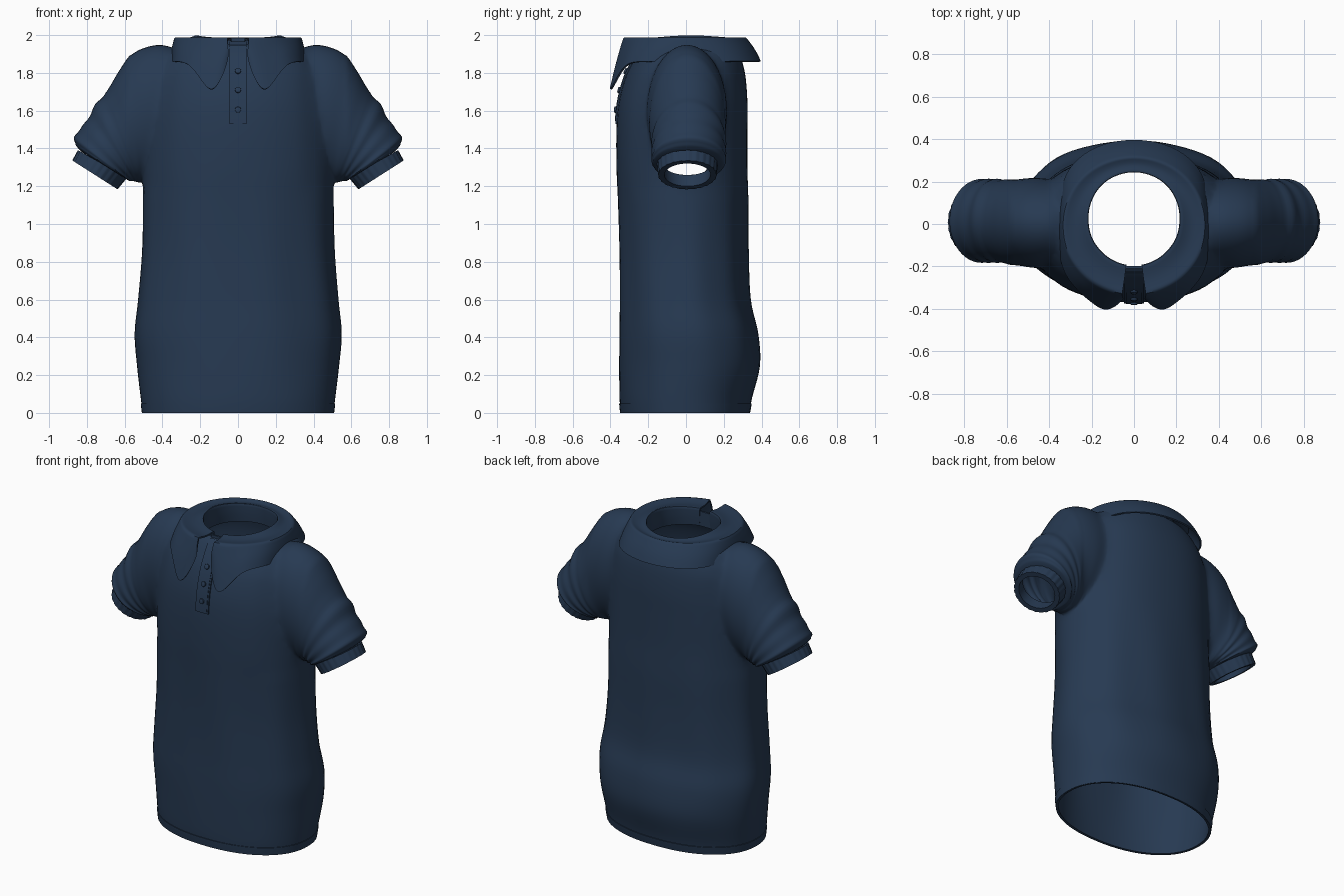
import bpy, bmesh, math
from mathutils import Vector

cube = bpy.data.objects.get("Cube")
if cube:
    bpy.data.objects.remove(cube, do_unlink=True)

NAVY = (0.020, 0.042, 0.085, 1)
mat = bpy.data.materials.new("navy_cloth")
mat.use_nodes = True
mat.diffuse_color = NAVY
bsdf = mat.node_tree.nodes["Principled BSDF"]
bsdf.inputs["Base Color"].default_value = NAVY
bsdf.inputs["Roughness"].default_value = 0.8


def spline(table, steps):
    """Catmull-Rom samples through the rows of a table."""
    out = []
    n = len(table)
    for i in range(n - 1):
        a, b, c, d = (table[min(max(i + k, 0), n - 1)] for k in (-1, 0, 1, 2))
        for s in range(steps):
            t = s / steps
            out.append([0.5 * (2 * q + (r - p) * t + (2 * p - 5 * q + 4 * r - w) * t * t
                               + (3 * q - p - 3 * r + w) * t ** 3)
                        for p, q, r, w in zip(a, b, c, d)])
    return out + [list(table[-1])]


def loft(name, rows, ring=True, caps=False, wrap=False):
    """Skin rows of points into an object."""
    bm = bmesh.new()
    vs = [[bm.verts.new(p) for p in row] for row in rows]
    n = len(rows[0])
    pairs = list(zip(vs, vs[1:])) + ([(vs[-1], vs[0])] if wrap else [])
    for a, b in pairs:
        for j in range(n if ring else n - 1):
            k = (j + 1) % n
            bm.faces.new((a[j], a[k], b[k], b[j]))
    if caps:
        bm.faces.new(vs[0])
        bm.faces.new(vs[-1])
    bmesh.ops.recalc_face_normals(bm, faces=bm.faces)
    me = bpy.data.meshes.new(name)
    bm.to_mesh(me)
    bm.free()
    ob = bpy.data.objects.new(name, me)
    bpy.context.collection.objects.link(ob)
    me.materials.append(mat)
    return ob


def activate(ob):
    for o in bpy.context.selected_objects:
        o.select_set(False)
    ob.select_set(True)
    bpy.context.view_layer.objects.active = ob


def apply_mod(ob, kind, **props):
    activate(ob)
    m = ob.modifiers.new(kind.lower(), kind)
    for key, val in props.items():
        setattr(m, key, val)
    bpy.ops.object.modifier_apply(modifier=m.name)


def smooth(ob, angle=45):
    activate(ob)
    bpy.ops.object.shade_smooth_by_angle(angle=math.radians(angle))


def spow(v, e):
    return math.copysign(abs(v) ** e, v)


# Torso profile: height, half width, front depth, back depth
TORSO = spline([
    (0, .505, -.345, .335), (.08, .515, -.352, .35), (.25, .535, -.355, .39),
    (.42, .548, -.355, .38), (.6, .53, -.352, .34), (.85, .51, -.353, .33),
    (1.1, .505, -.36, .33), (1.3, .505, -.368, .325), (1.5, .5, -.368, .325),
    (1.65, .485, -.355, .325), (1.78, .46, -.32, .315), (1.87, .41, -.275, .295),
    (1.93, .34, -.235, .275), (1.95, .26, -.205, .26)], 5)
SIDES = 72


def torso_ring(row, grow=0.0):
    z, rx, yf, yb = row
    fold = 0.004 * max(0, math.sin(math.pi * (z - 0.1) / 1.2)) if 0.1 < z < 1.3 else 0
    mid, ry = (yf + yb) / 2, (yb - yf) / 2
    pts = []
    for i in range(SIDES):
        a = math.tau * i / SIDES
        g = grow + fold * math.sin(9 * a + z)
        pts.append((spow(math.cos(a), 0.91) * (rx + g),
                    mid + spow(math.sin(a), 0.91) * (ry + g), z))
    return pts


def front_y(z):
    for a, b in zip(TORSO, TORSO[1:]):
        if a[0] <= z <= b[0]:
            return a[2] + (b[2] - a[2]) * (z - a[0]) / (b[0] - a[0])
    return TORSO[-1][2]


def tilted_ring(s, row, n, rib=0.0, scale=1.0):
    """Ring across a sleeve: outer x, z, inner x, z, front y, back y."""
    ox, oz, ix, iz, yf, yb = row
    pts = []
    for i in range(n):
        a = math.tau * i / n
        k = (scale + (rib if i % 4 < 2 else 0)) / 2
        c = math.cos(a) * k
        pts.append((s * ((ox + ix) / 2 + (ox - ix) * c),
                    (yf + yb) / 2 + (yb - yf) * math.sin(a) * k,
                    (oz + iz) / 2 + (oz - iz) * c))
    return pts


SLEEVE = spline([
    (.28, 1.90, .30, 1.40, -.18, .19), (.38, 1.95, .38, 1.30, -.20, .21),
    (.47, 1.945, .455, 1.245, -.21, .22), (.56, 1.905, .50, 1.22, -.20, .215),
    (.63, 1.81, .51, 1.215, -.195, .21), (.69, 1.71, .52, 1.215, -.185, .21),
    (.755, 1.63, .535, 1.22, -.18, .21), (.805, 1.54, .55, 1.225, -.18, .21),
    (.862, 1.47, .565, 1.225, -.18, .21), (.86, 1.42, .58, 1.23, -.175, .2),
    (.825, 1.38, .61, 1.25, -.14, .155)], 5)

# Torso and sleeves merged into one garment body
body = loft("shirt_body", [torso_ring(r) for r in TORSO], caps=True)
for s in (-1, 1):
    rows = []
    for i, r in enumerate(SLEEVE):
        t = i / 5
        k = 1 + (0.018 * math.sin(5.5 * t) if 5 < t < 9 else 0)
        rows.append(tilted_ring(s, r, 48, scale=k))
    sleeve = loft("sleeve", rows, caps=True)
    apply_mod(body, "BOOLEAN", object=sleeve, operation="UNION", solver="EXACT")
    bpy.data.objects.remove(sleeve, do_unlink=True)

# Open the neck, hem and sleeve ends, then soften the armhole joints
bm = bmesh.new()
bm.from_mesh(body.data)
bmesh.ops.delete(bm, geom=[f for f in bm.faces if len(f.verts) > 30], context="FACES")
bmesh.ops.remove_doubles(bm, verts=bm.verts, dist=0.004)
bmesh.ops.triangulate(bm, faces=[f for f in bm.faces if len(f.verts) > 4])
joint = [v for v in bm.verts if 0.34 < abs(v.co.x) < 0.57 and v.co.z > 1.16]
for _ in range(6):
    bmesh.ops.smooth_vert(bm, verts=joint, factor=0.5,
                          use_axis_x=True, use_axis_y=True, use_axis_z=True)
bm.to_mesh(body.data)
bm.free()
apply_mod(body, "SOLIDIFY", thickness=0.012, offset=-1)
smooth(body, 60)

# Hem band
hem = loft("hem_band", [torso_ring(r, 0.004) for r in
                        ((0, .505, -.345, .335), (.025, .508, -.348, .34), (.05, .511, -.35, .344))])
apply_mod(hem, "SOLIDIFY", thickness=0.012, offset=-1)
smooth(hem)

# Ribbed cuffs
for s, side in ((-1, "right"), (1, "left")):
    top = (.845, 1.39, .59, 1.245, -.15, .165)
    end = (.875, 1.335, .64, 1.185, -.145, .16)
    cuff = loft(side + "_cuff", [
        tilted_ring(s, top, 96, scale=0.8), tilted_ring(s, top, 96, scale=0.96),
        tilted_ring(s, top, 96, 0.02), tilted_ring(s, end, 96, 0.02),
        tilted_ring(s, end, 96, scale=0.96), tilted_ring(s, end, 96, scale=0.8)], wrap=True)
    smooth(cuff)

# Collar: stand, roll and pointed leaves in one swept sheet
EDGE = [(.05, -.345, 1.88), (.085, -.385, 1.77), (.14, -.408, 1.685), (.20, -.365, 1.77),
        (.26, -.315, 1.855), (.33, -.23, 1.86), (.352, -.12, 1.86), (.355, .05, 1.86),
        (.335, .24, 1.86), (.2, .365, 1.86)]
edge = [Vector(p) for p in EDGE] + [Vector((0, .405, 1.86))]
edge += [Vector((-x, y, z)) for x, y, z in reversed(EDGE)]
rows = [[] for _ in range(7)]
for p in edge:
    a = math.atan2(p.y / 0.4, p.x / 0.355)
    c, sn = math.cos(a), math.sin(a)
    crest = Vector((0.342 * c, 0.33 * sn, 1.985))
    mid = crest.lerp(p, 0.5)
    mid.x *= 1.02
    mid.y *= 1.03
    lift = 1.982 + 0.016 * c ** 4
    for row, q in zip(rows, (
            (0.235 * c, 0.03 + 0.235 * sn, 1.87), (0.226 * c, 0.03 + 0.23 * sn, 1.93),
            (0.226 * c, 0.03 + 0.23 * sn, lift), (0.28 * c, 0.015 + 0.28 * sn, 1.972),
            crest, mid, p)):
        row.append(q)
collar = loft("collar", rows, ring=False)
edges = collar.data.edges
crease = collar.data.attributes.new("crease_edge", "FLOAT", "EDGE")
width = len(edge)
for e in edges:
    r0, r1 = (v // width for v in e.vertices)
    if r0 == r1 and r0 in (2, 4):
        crease.data[e.index].value = 0.6
apply_mod(collar, "SUBSURF", levels=3)
apply_mod(collar, "SOLIDIFY", thickness=0.01, offset=0)
smooth(collar, 50)

# Button placket down the chest, with a raised border
def strip(name, half, z0, z1, lift):
    zs = [z0 + (z1 - z0) * i / 16 for i in range(17)]
    ob = loft(name, [[(x, front_y(z) - lift, z) for x in (-half, half)] for z in zs], ring=False)
    apply_mod(ob, "SOLIDIFY", thickness=0.009, offset=0)
    smooth(ob, 30)


strip("placket", 0.046, 1.53, 1.945, 0.003)
strip("placket_panel", 0.037, 1.545, 1.94, 0.006)


# Tab closing the collar stand
tab = loft("collar_tab", [[(x, -0.203, z) for x in (-0.046, 0.046)] for z in (1.87, 1.965)], ring=False)
apply_mod(tab, "SOLIDIFY", thickness=0.012, offset=0)

# Buttons
for i, z in enumerate((1.605, 1.71, 1.81)):
    slope = math.atan2(front_y(z + 0.02) - front_y(z - 0.02), 0.04)
    bpy.ops.mesh.primitive_cylinder_add(
        vertices=20, radius=0.016, depth=0.014, location=(0, front_y(z) - 0.013, z),
        rotation=(math.pi / 2 - slope, 0, 0))
    button = bpy.context.object
    button.name = f"button_{i + 1}"
    button.data.materials.append(mat)
    apply_mod(button, "BEVEL", width=0.003, segments=2)
    smooth(button, 40)
